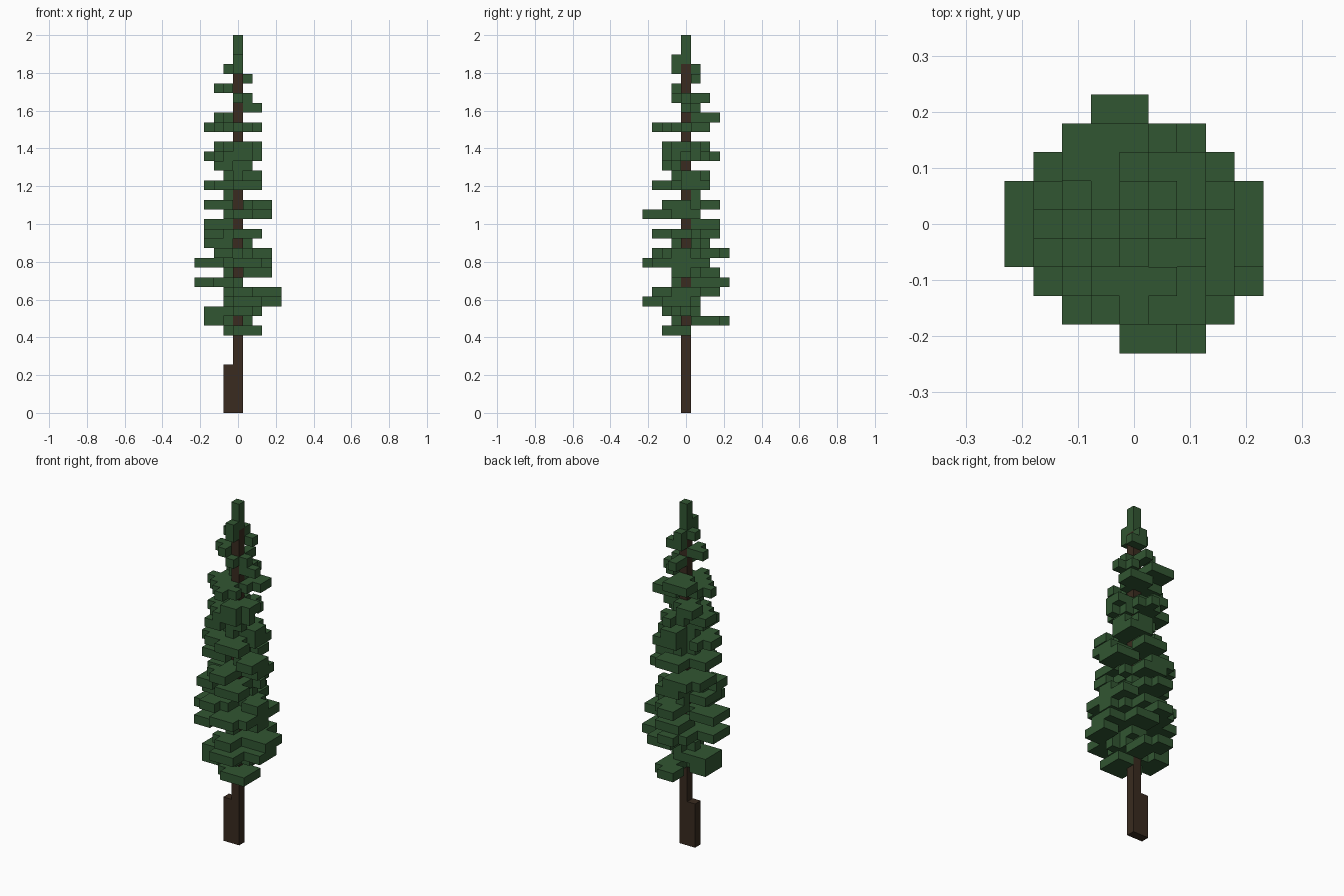
import bpy
import bmesh
import random
from mathutils import Vector

cube = bpy.data.objects.get("Cube")
if cube:
    bpy.data.objects.remove(cube, do_unlink=True)

LAYERS = 39
UNIT = 2 / LAYERS
CROWN_TOP = 36          # first layer where foliage replaces the trunk
rng = random.Random(4)

# Bough tips by layer: each bough runs out from the trunk and ends in a ragged tuft
boughs = {
    8: [(1, -1)],
    9: [(-2, 0), (0, 3)],
    10: [(-2, 0), (1, -1), (0, 0)],
    11: [(3, -1), (1, -3), (0, 0)],
    12: [(3, 0), (0, -2), (1, 2)],
    13: [(-3, 0), (-1, 3)],
    14: [(2, 0), (0, 2)],
    15: [(-3, 0), (2, 1), (1, -3), (2, -2)],
    16: [(2, 0), (0, 3), (-1, -2)],
    17: [(-2, 0), (-1, 1)],
    18: [(-2, -1), (1, -2), (1, 1), (0, 2)],
    19: [(-2, 1), (-1, 2)],
    20: [(2, 0), (0, -3)],
    21: [(-2, 0), (2, -1), (0, 2)],
    23: [(-2, 0), (-1, -1), (1, -2), (1, 1)],
    24: [(1, 1)],
    25: [(-1, -1)],
    26: [(-2, 0), (-1, -1), (1, -1), (0, 2)],
    27: [(-1, 1), (1, -1)],
    29: [(-2, 0), (0, -2), (1, 1)],
    30: [(-1, 2)],
}

# Thin twigs without tufts
twigs = {
    8: [(-1, -1)],
    9: [(1, 1)],
    13: [(0, -1)],
    17: [(1, 1)],
    22: [(0, 1), (-1, 0)],
    24: [(-1, 0), (0, -1)],
    25: [(1, -1)],
    31: [(2, 0), (1, 1)],
    32: [(0, 2), (0, -1), (1, 0)],
    33: [(-2, 0), (-1, -1)],
    34: [(1, 1), (0, 1)],
    35: [(-1, 0), (0, -1), (0, 1)],
    36: [(0, -1)],
}


def make_material(name, color):
    mat = bpy.data.materials.new(name)
    mat.use_nodes = True
    rgba = (*color, 1)
    mat.diffuse_color = rgba
    bsdf = mat.node_tree.nodes["Principled BSDF"]
    bsdf.inputs["Base Color"].default_value = rgba
    bsdf.inputs["Roughness"].default_value = 0.9
    return mat


def path(x, y):
    """Grid cells from the trunk out to a point."""
    steps = max(abs(x), abs(y), 1)
    return [(round(x * i / steps), round(y * i / steps))
            for i in range(1, steps + 1)]


def tuft(x, y):
    """Square of cells around a tip; inner corners are dropped at random."""
    cells = []
    for dx in (-1, 0, 1):
        for dy in (-1, 0, 1):
            a, b = x + dx, y + dy
            on_rim = a * a + b * b >= 13
            trimmed = (b == 4 and not -1 <= a <= 0) or (b == -4 and not 0 <= a <= 2)
            ragged = dx and dy and not on_rim and rng.random() > 0.6
            if not trimmed and not ragged:
                cells.append((a, b))
    return cells


def block_object(name, cells, material, solid):
    """One mesh of grid blocks with only its exposed faces."""
    bm = bmesh.new()
    filled = cells | solid
    for cell in sorted(cells):
        centre = Vector(cell) + Vector((0, 0, 0.5))
        for axis in range(3):
            for sign in (-1, 1):
                normal = Vector((0, 0, 0))
                normal[axis] = sign
                beside = tuple(int(c + n) for c, n in zip(cell, normal))
                if beside in filled:
                    continue
                u = Vector((0, 0, 0))
                u[(axis + 1) % 3] = 0.5
                v = normal.cross(u)
                middle = centre + normal / 2
                corners = [middle - u - v, middle + u - v,
                           middle + u + v, middle - u + v]
                bm.faces.new([bm.verts.new(p * UNIT) for p in corners])
    bmesh.ops.remove_doubles(bm, verts=bm.verts[:], dist=UNIT / 100)
    mesh = bpy.data.meshes.new(name)
    bm.to_mesh(mesh)
    bm.free()
    mesh.materials.append(material)
    obj = bpy.data.objects.new(name, mesh)
    bpy.context.collection.objects.link(obj)


bark = make_material("dark bark", (0.041, 0.024, 0.014))
needles = make_material("needle green", (0.031, 0.093, 0.032))

# Trunk with a short buttress on one side
trunk = {(0, 0, k) for k in range(CROWN_TOP)}
trunk |= {(-1, 0, k) for k in range(5)}

# Foliage: tufted boughs, twigs and the leading shoot
leaves = {(0, 0, k) for k in range(CROWN_TOP, LAYERS)}
for k, tips in boughs.items():
    for tip in tips:
        leaves |= {(x, y, k) for x, y in path(*tip) + tuft(*tip)}
for k, tips in twigs.items():
    for tip in tips:
        leaves |= {(x, y, k) for x, y in path(*tip)}
leaves -= trunk

block_object("trunk", trunk, bark, leaves)
block_object("foliage", leaves, needles, trunk)
